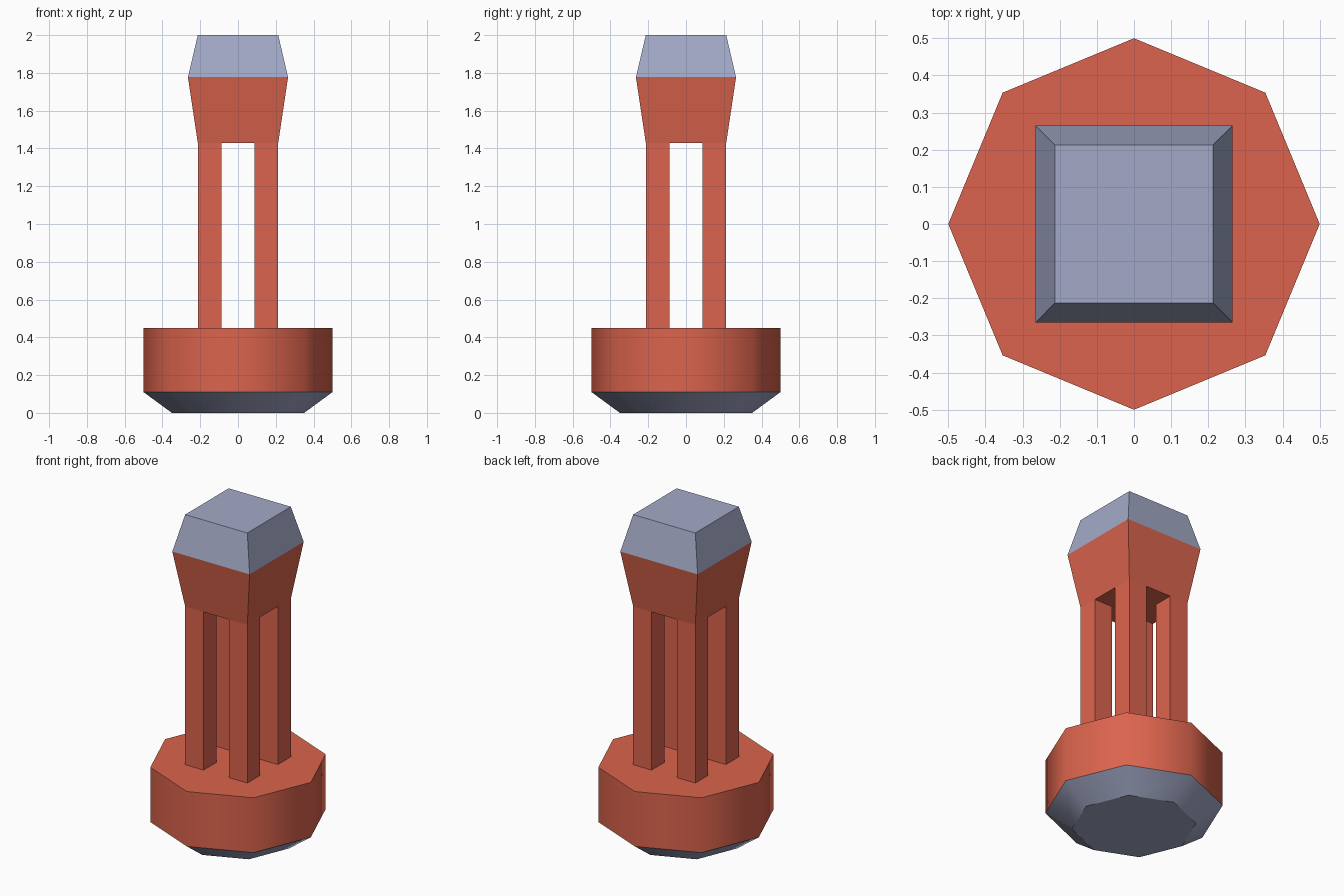
import bpy, bmesh, math

if "Cube" in bpy.data.objects:
    bpy.data.objects.remove(bpy.data.objects["Cube"])


def material(name, rgb):
    m = bpy.data.materials.new(name)
    m.diffuse_color = (*rgb, 1.0)
    m.use_nodes = True
    m.node_tree.nodes["Principled BSDF"].inputs["Base Color"].default_value = m.diffuse_color
    return m


RED = material("buoy red", (0.71, 0.127, 0.075))
GREY = material("blue grey", (0.366, 0.402, 0.57))


def lathe(name, sides, start, rings, grey_rule, smooth=False):
    """Closed stack of regular polygon rings given as (radius, z)."""
    bm = bmesh.new()
    loops = []
    for r, z in rings:
        loops.append([bm.verts.new((r * math.cos(start + i * math.tau / sides),
                                    r * math.sin(start + i * math.tau / sides), z))
                      for i in range(sides)])
    bm.faces.new(loops[0][::-1])
    bm.faces.new(loops[-1])
    for a, b in zip(loops, loops[1:]):
        for i in range(sides):
            j = (i + 1) % sides
            f = bm.faces.new((a[i], a[j], b[j], b[i]))
            f.smooth = smooth
    bm.normal_update()
    for f in bm.faces:
        f.material_index = int(grey_rule(f.calc_center_median().z))
    for e in bm.edges:  # ring edges stay sharp
        if abs(e.verts[0].co.z - e.verts[1].co.z) < 1e-5:
            e.smooth = False
    return finish(name, bm)


def finish(name, bm):
    me = bpy.data.meshes.new(name)
    bm.to_mesh(me)
    bm.free()
    me.materials.append(RED)
    me.materials.append(GREY)
    ob = bpy.data.objects.new(name, me)
    bpy.context.collection.objects.link(ob)
    return ob


# Octagonal float with a grey tapered underside
lathe("float_base", 8, 0, [(0.35, 0), (0.5, 0.11), (0.5, 0.45)],
      lambda z: z < 0.11, smooth=True)

# Square lamp head, red below and grey above
R2 = math.sqrt(2)
lathe("lamp_head", 4, math.pi / 4,
      [(0.213 * R2, 1.43), (0.265 * R2, 1.777), (0.213 * R2, 2.0)],
      lambda z: z > 1.78)

# Four corner posts
for sx, side in ((-1, "left"), (1, "right")):
    for sy, end in ((-1, "front"), (1, "back")):
        bm = bmesh.new()
        bmesh.ops.create_cube(bm, size=1)
        for v in bm.verts:
            v.co.x = sx * 0.15 + v.co.x * 0.126
            v.co.y = sy * 0.15 + v.co.y * 0.126
            v.co.z = 0.45 if v.co.z < 0 else 1.43
        finish(f"{end}_{side}_post", bm)
